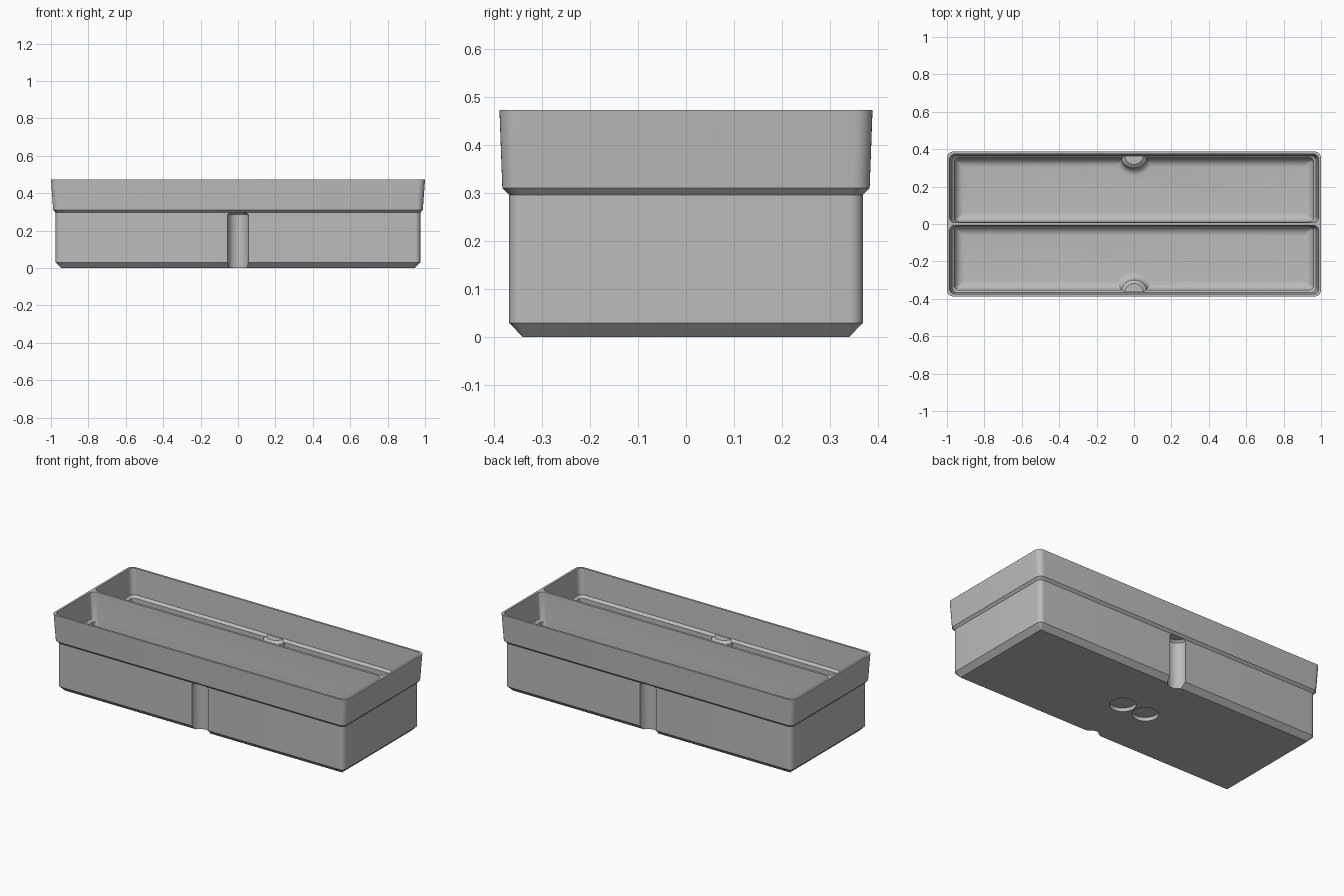
import bpy, bmesh, math
from mathutils import Matrix

if "Cube" in bpy.data.objects:
    bpy.data.objects.remove(bpy.data.objects["Cube"], do_unlink=True)

grey = bpy.data.materials.new("plain_grey")
grey.use_nodes = True
grey.diffuse_color = (0.5, 0.5, 0.5, 1)
grey.node_tree.nodes["Principled BSDF"].inputs["Base Color"].default_value = (0.5, 0.5, 0.5, 1)


def make_object(name, bm):
    bmesh.ops.recalc_face_normals(bm, faces=bm.faces)
    mesh = bpy.data.meshes.new(name)
    bm.to_mesh(mesh)
    bm.free()
    mesh.materials.append(grey)
    obj = bpy.data.objects.new(name, mesh)
    bpy.context.collection.objects.link(obj)
    return obj


def skin(name, rings):
    """Closed solid through a stack of point rings."""
    bm = bmesh.new()
    loops = [[bm.verts.new(p) for p in ring] for ring in rings]
    n = len(loops[0])
    for low, high in zip(loops, loops[1:]):
        for i in range(n):
            j = (i + 1) % n
            bm.faces.new((low[i], low[j], high[j], high[i]))
    bm.faces.new(loops[0][::-1])
    bm.faces.new(loops[-1])
    return make_object(name, bm)


def rounded_ring(x, y0, y1, z, r, steps=8):
    """Rounded rectangle from -x to x and y0 to y1."""
    corners = [(x - r, y1 - r), (r - x, y1 - r), (r - x, y0 + r), (x - r, y0 + r)]
    ring = []
    for k, (cx, cy) in enumerate(corners):
        for s in range(steps + 1):
            a = math.pi / 2 * (k + s / steps)
            ring.append((cx + r * math.cos(a), cy + r * math.sin(a), z))
    return ring


def lathe(name, profile, x, y, steps=48):
    rings = [[(x + r * math.cos(2 * math.pi * i / steps),
               y + r * math.sin(2 * math.pi * i / steps), z) for i in range(steps)]
             for r, z in profile]
    return skin(name, rings)


def subtract(target, cutter):
    """Cut one solid out of another and discard the helper."""
    mod = target.modifiers.new("cut", 'BOOLEAN')
    mod.operation = 'DIFFERENCE'
    mod.solver = 'EXACT'
    mod.object = cutter
    bpy.ops.object.select_all(action='DESELECT')
    bpy.context.view_layer.objects.active = target
    target.select_set(True)
    bpy.ops.object.modifier_apply(modifier=mod.name)
    bpy.data.objects.remove(cutter, do_unlink=True)


TOP, FLOOR, FILLET = 0.473, 0.04, 0.05
WALL_Y = 0.368

# Outer shell: chamfered base, straight body, stepped and flared rim
outer = [(0.945, 0.339, 0, 0.003), (0.975, WALL_Y, 0.03, 0.028),
         (0.975, WALL_Y, 0.296, 0.028), (0.988, 0.382, 0.31, 0.034),
         (1.0, 0.388, TOP, 0.036)]
tray = skin("tray", [rounded_ring(x, -y, y, z, r) for x, y, z, r in outer])

for side in (-1, 1):
    # Compartment: filleted floor, straight wall, ledge, flared upper wall
    levels = []
    for s in range(9):
        a = math.pi / 2 * s / 8
        inset = FILLET * (1 - math.sin(a))
        levels.append((0.96 - inset, 0.012 + inset, 0.353 - inset,
                       FLOOR + FILLET * (1 - math.cos(a)), max(0.004, 0.024 - inset)))
    levels += [(0.96, 0.012, 0.353, 0.301, 0.024), (0.974, 0.011, 0.367, 0.315, 0.03),
               (0.987, 0.007, 0.375, TOP, 0.032), (0.988, 0.007, 0.376, TOP + 0.02, 0.032)]
    rings = []
    for x, near, far, z, r in levels:
        y0, y1 = sorted((side * near, side * far))
        rings.append(rounded_ring(x, y0, y1, z, r))
    hollow = skin("compartment_cutter", rings)

    # Half-round post that backs the groove, flared where it meets the floor
    flare = [(0.07 + 0.04 * (1 - math.sin(t)), FLOOR + 0.04 * (1 - math.cos(t)))
             for t in (math.pi / 2 * s / 6 for s in range(7))]
    post = lathe("post_helper", [(0.11, 0)] + flare + [(0.07, 0.297), (0.05, 0.312)],
                 0, side * WALL_Y)
    subtract(hollow, post)
    subtract(tray, hollow)

    # Vertical groove in the outer wall
    subtract(tray, lathe("groove_cutter", [(0.055, -0.02), (0.055, 0.285), (0.043, 0.297)],
                         0, side * WALL_Y))
    # Round recess under the base
    subtract(tray, lathe("recess_cutter", [(0.073, -0.02), (0.073, 0.022)], side * 0.08, 0))

bpy.ops.object.select_all(action='DESELECT')
tray.select_set(True)
bpy.context.view_layer.objects.active = tray
bpy.ops.object.shade_smooth_by_angle(angle=math.radians(30))
